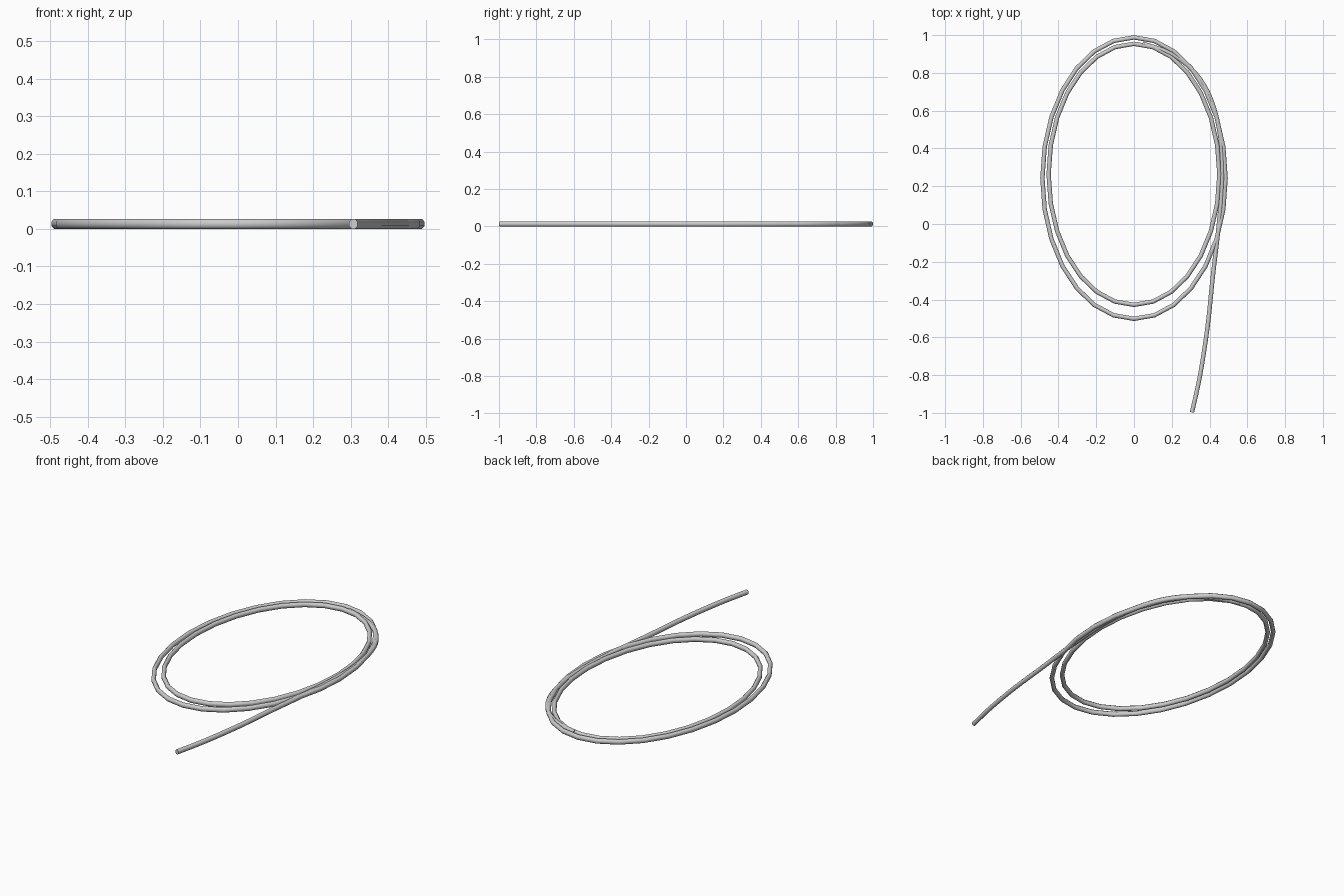
import bpy
from math import sin, cos, tau, pi

if "Cube" in bpy.data.objects:
    bpy.data.objects.remove(bpy.data.objects["Cube"])

R_XY, R_Z = 0.0115, 0.0132   # rod half-width and half-height
SIDES = 8


def rod(name, path, closed):
    """Sweep an octagonal section along a flat path."""
    n = len(path)
    verts, faces = [], []
    for i, (x, y) in enumerate(path):
        a = path[(i - 1) % n] if closed or i > 0 else path[i]
        b = path[(i + 1) % n] if closed or i < n - 1 else path[i]
        dx, dy = b[0] - a[0], b[1] - a[1]
        l = (dx * dx + dy * dy) ** 0.5
        nx, ny = dy / l, -dx / l
        for k in range(SIDES):
            t = tau * (k + 0.5) / SIDES
            c, s = cos(t) / cos(pi / SIDES), sin(t) / cos(pi / SIDES)
            verts.append((x + nx * R_XY * c, y + ny * R_XY * c, R_Z + R_Z * s))
    for i in range(n if closed else n - 1):
        j = (i + 1) % n
        for k in range(SIDES):
            m = (k + 1) % SIDES
            faces.append((i * SIDES + k, i * SIDES + m, j * SIDES + m, j * SIDES + k))
    if not closed:
        faces.append(tuple(range(SIDES))[::-1])
        faces.append(tuple((n - 1) * SIDES + k for k in range(SIDES)))
    me = bpy.data.meshes.new(name)
    me.from_pydata(verts, [], faces)
    me.update()
    ob = bpy.data.objects.new(name, me)
    bpy.context.collection.objects.link(ob)
    bpy.context.view_layer.objects.active = ob
    ob.select_set(True)
    bpy.ops.object.shade_smooth_by_angle(angle=0.9)
    ob.select_set(False)
    return ob


def ellipse(cy, rx, ry, n=28):
    return [(rx * sin(tau * i / n), cy + ry * cos(tau * i / n)) for i in range(n)]


def spline(pts, steps=4):
    """Smooth path through the points (Catmull-Rom)."""
    p = [pts[0]] + pts + [pts[-1]]
    out = []
    for i in range(1, len(p) - 2):
        for s in range(steps):
            t = s / steps
            out.append(tuple(0.5 * (2 * b + (c - a) * t + (2 * a - 5 * b + 4 * c - d) * t * t
                       + (3 * b - a - 3 * c + d) * t ** 3)
                       for a, b, c, d in zip(p[i - 1], p[i], p[i + 1], p[i + 2])))
    return out + [pts[-1]]


# two coils of the loop
rod("outer_coil", ellipse(0.243, 0.485, 0.745), True)
rod("inner_coil", ellipse(0.263, 0.452, 0.691), True)

# loose end running off the loop
rod("loose_end", spline([(0.307, -0.997), (0.35, -0.80), (0.39, -0.54), (0.417, -0.28),
                         (0.444, -0.05), (0.463, 0.16), (0.466, 0.36), (0.443, 0.54),
                         (0.39, 0.70), (0.305, 0.82), (0.19, 0.905), (0.045, 0.955)]), False)
